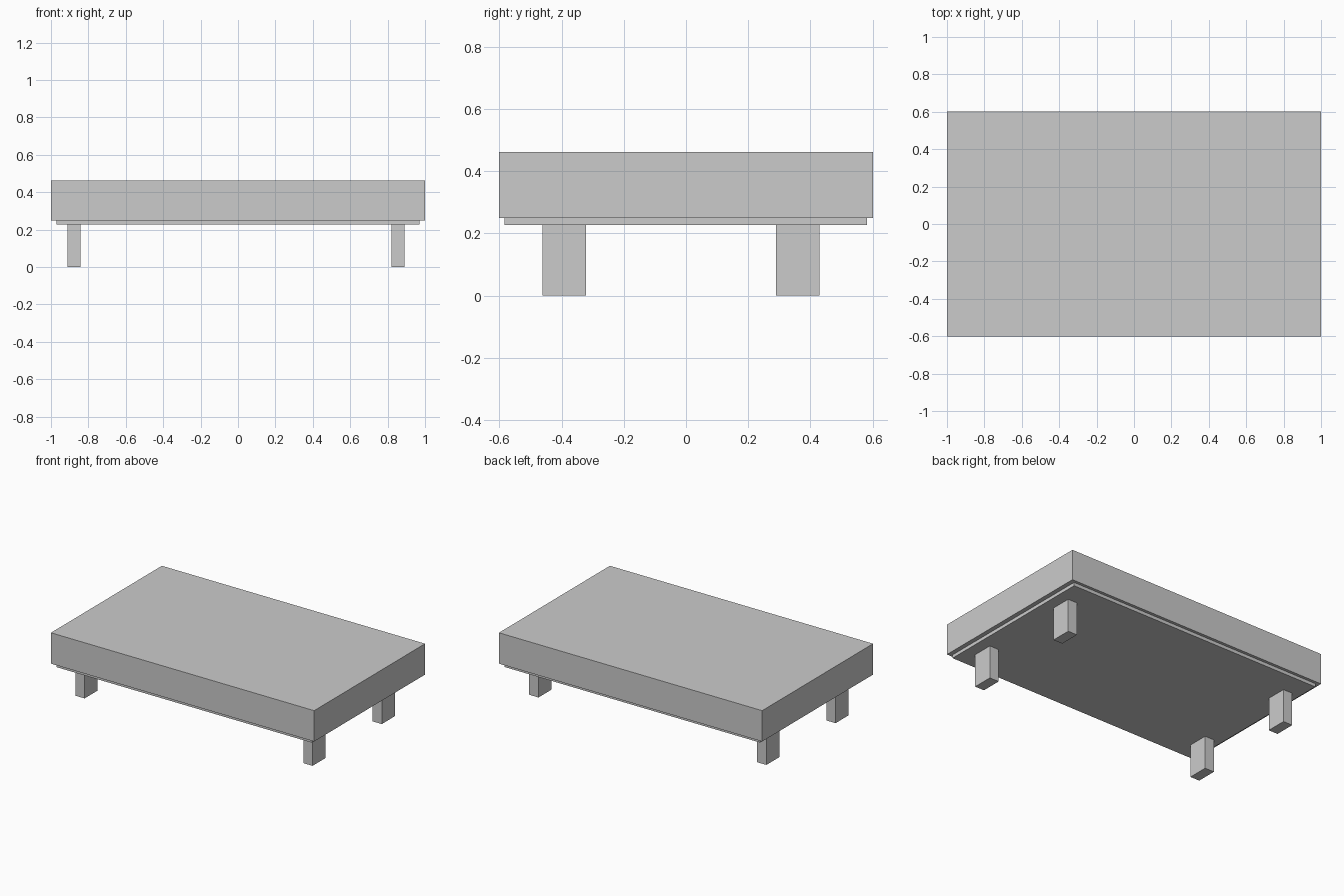
import bpy

if "Cube" in bpy.data.objects:
    bpy.data.objects.remove(bpy.data.objects["Cube"])


def box(name, x0, x1, y0, y1, z0, z1):
    """Axis-aligned box from its limits on each axis."""
    bpy.ops.mesh.primitive_cube_add(
        size=1, location=((x0 + x1) / 2, (y0 + y1) / 2, (z0 + z1) / 2))
    obj = bpy.context.object
    obj.name = name
    obj.scale = (x1 - x0, y1 - y0, z1 - z0)
    bpy.ops.object.transform_apply(location=False, rotation=False, scale=True)
    return obj


SLAB_BOTTOM, BOARD_BOTTOM = 0.25, 0.227

# Thick top slab
box("table_top", -1, 1, -0.602, 0.602, SLAB_BOTTOM, 0.462)

# Thin inset board under the slab
box("base_board", -0.97, 0.97, -0.584, 0.582, BOARD_BOTTOM, SLAB_BOTTOM)

# Four legs, set slightly off centre
for side, x0, x1 in (("left", -0.912, -0.842), ("right", 0.82, 0.89)):
    for end, y0, y1 in (("front", -0.462, -0.321), ("back", 0.289, 0.43)):
        box(f"{end}_{side}_leg", x0, x1, y0, y1, 0, BOARD_BOTTOM)
